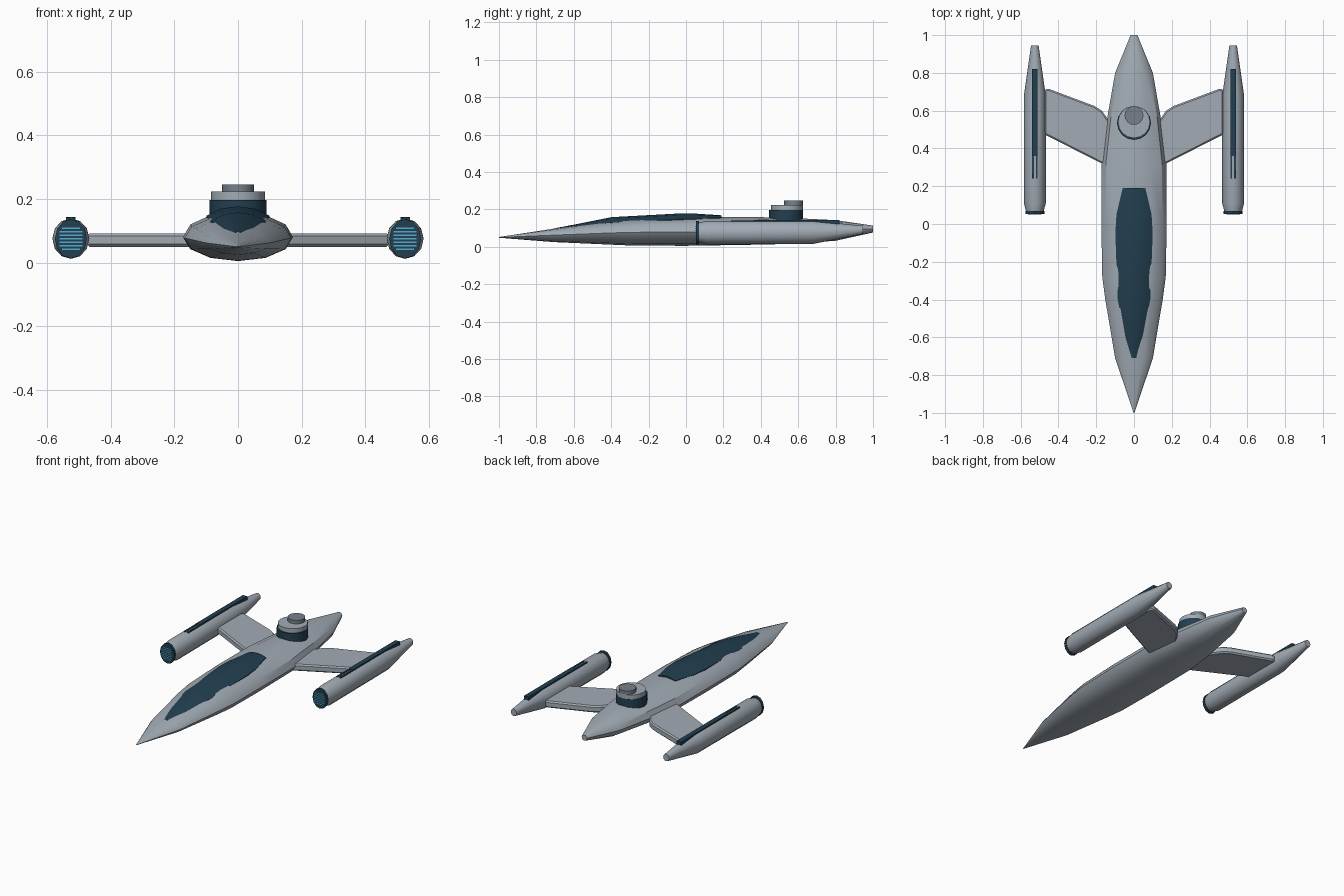
import bpy, bmesh, math

if "Cube" in bpy.data.objects:
    bpy.data.objects.remove(bpy.data.objects["Cube"])


def material(name, rgb):
    m = bpy.data.materials.new(name)
    m.diffuse_color = (*rgb, 1)
    m.use_nodes = True
    m.node_tree.nodes["Principled BSDF"].inputs["Base Color"].default_value = m.diffuse_color
    return m


HULL = material("hull grey", (0.36, 0.41, 0.46))
DARK = material("dark blue glass", (0.016, 0.05, 0.08))
STEEL = material("steel grey", (0.18, 0.215, 0.255))
GLOW = material("cyan glow", (0.09, 0.42, 0.65))


def finish(name, bm, mat, angle=None):
    bmesh.ops.recalc_face_normals(bm, faces=bm.faces[:])
    mesh = bpy.data.meshes.new(name)
    bm.to_mesh(mesh)
    bm.free()
    mesh.materials.append(mat)
    ob = bpy.data.objects.new(name, mesh)
    bpy.context.collection.objects.link(ob)
    if angle:
        bpy.ops.object.select_all(action='DESELECT')
        ob.select_set(True)
        bpy.context.view_layer.objects.active = ob
        bpy.ops.object.shade_smooth_by_angle(angle=math.radians(angle))
    return ob


def loft(name, rings, mat, angle=None):
    """Skin a list of equal-length point rings and cap both ends."""
    bm = bmesh.new()
    vs = [[bm.verts.new(p) for p in r] for r in rings]
    n = len(vs[0])
    for a, b in zip(vs, vs[1:]):
        for i in range(n):
            j = (i + 1) % n
            bm.faces.new((a[i], a[j], b[j], b[i]))
    bm.faces.new(vs[0])
    bm.faces.new(vs[-1])
    return finish(name, bm, mat, angle)


def oval(y, w, zm, zt, zb, x=0, n=12):
    """Upright oval with separate heights above and below its widest line."""
    ring = []
    for i in range(n):
        a = math.tau * i / n
        h = zt - zm if math.sin(a) > 0 else zm - zb
        ring.append((x + w * math.cos(a), y, zm + h * math.sin(a)))
    return ring


def box(name, x, y, z, mat):
    return loft(name, [[(x[0], v, z[0]), (x[1], v, z[0]), (x[1], v, z[1]), (x[0], v, z[1])]
                       for v in y], mat)


def disc(name, y, r, z0, z1, mat, n=16):
    rings = [[(r * math.cos(math.tau * i / n), y + r * math.sin(math.tau * i / n), z)
              for i in range(n)] for z in (z0, z1)]
    return loft(name, rings, mat, 35)


# main hull
loft("hull", [oval(*s) for s in (
    (-1.0, 0.002, 0.05, 0.052, 0.048),
    (-0.71, 0.10, 0.062, 0.096, 0.025),
    (-0.40, 0.152, 0.074, 0.141, 0.011),
    (-0.28, 0.168, 0.077, 0.150, 0.006),
    (0.0, 0.173, 0.08, 0.160, 0.005),
    (0.32, 0.172, 0.08, 0.160, 0.010),
    (0.56, 0.142, 0.084, 0.154, 0.015),
    (0.80, 0.10, 0.09, 0.142, 0.032),
    (1.0, 0.018, 0.095, 0.113, 0.076))], HULL, 35)

# canopy: y, half width, edge height, crown height
canopy = []
for y, w, e, t in ((-0.71, 0.02, 0.09, 0.097), (-0.60, 0.05, 0.105, 0.118),
                   (-0.40, 0.086, 0.129, 0.158), (-0.05, 0.099, 0.147, 0.177),
                   (0.05, 0.093, 0.149, 0.177), (0.19, 0.06, 0.156, 0.168)):
    m = e + 0.75 * (t - e)
    canopy.append([(w, y, e - 0.02), (w, y, e), (w * 0.55, y, m), (0, y, t),
                   (-w * 0.55, y, m), (-w, y, e), (-w, y, e - 0.02)])
loft("canopy", canopy, DARK, 35)

# dorsal turret
disc("turret_base", 0.535, 0.09, 0.12, 0.197, DARK)
disc("turret_ring", 0.54, 0.085, 0.197, 0.224, HULL)
disc("turret_cap", 0.575, 0.05, 0.224, 0.246, STEEL)

for side, s in (("left", -1), ("right", 1)):
    cx = s * 0.525
    # engine nacelle
    loft(side + "_nacelle", [oval(y, w, zm, zm + h, zm - h, cx) for y, w, zm, h in (
        (0.064, 0.046, 0.075, 0.052), (0.11, 0.058, 0.075, 0.063),
        (0.68, 0.058, 0.077, 0.062), (0.945, 0.02, 0.09, 0.022))], HULL, 35)
    # dark intake and its glowing bars
    loft(side + "_intake", [oval(y, 0.05, 0.075, 0.137, 0.013, cx)
                            for y in (0.054, 0.07)], DARK, 35)
    for k in range(7):
        z = 0.042 + k * 0.011
        w = 0.036 if 0 < k < 6 else 0.028
        box(f"{side}_intake_bar_{k}", (cx - w, cx + w), (0.051, 0.056),
            (z - 0.0022, z + 0.0022), GLOW)
    # dark spine on top, forked at its front
    box(side + "_spine", (cx - 0.015, cx + 0.015), (0.36, 0.82), (0.10, 0.143), DARK)
    for f in (-1, 1):
        box(f"{side}_spine_fork_{f + 1}", (cx + f * 0.010 - 0.005, cx + f * 0.010 + 0.005),
            (0.24, 0.37), (0.10, 0.1415), DARK)
    # swept pylon
    outline = ((0.10, 0.29), (0.17, 0.32), (0.475, 0.475), (0.475, 0.71),
               (0.455, 0.717), (0.21, 0.625), (0.17, 0.60), (0.10, 0.50))
    pylon = loft(side + "_pylon", [[(s * x, y, z) for x, y in outline]
                                   for z in (0.05, 0.092)], HULL)
    bev = pylon.modifiers.new("soft_edges", 'BEVEL')
    bev.width = 0.008
    bev.segments = 1
